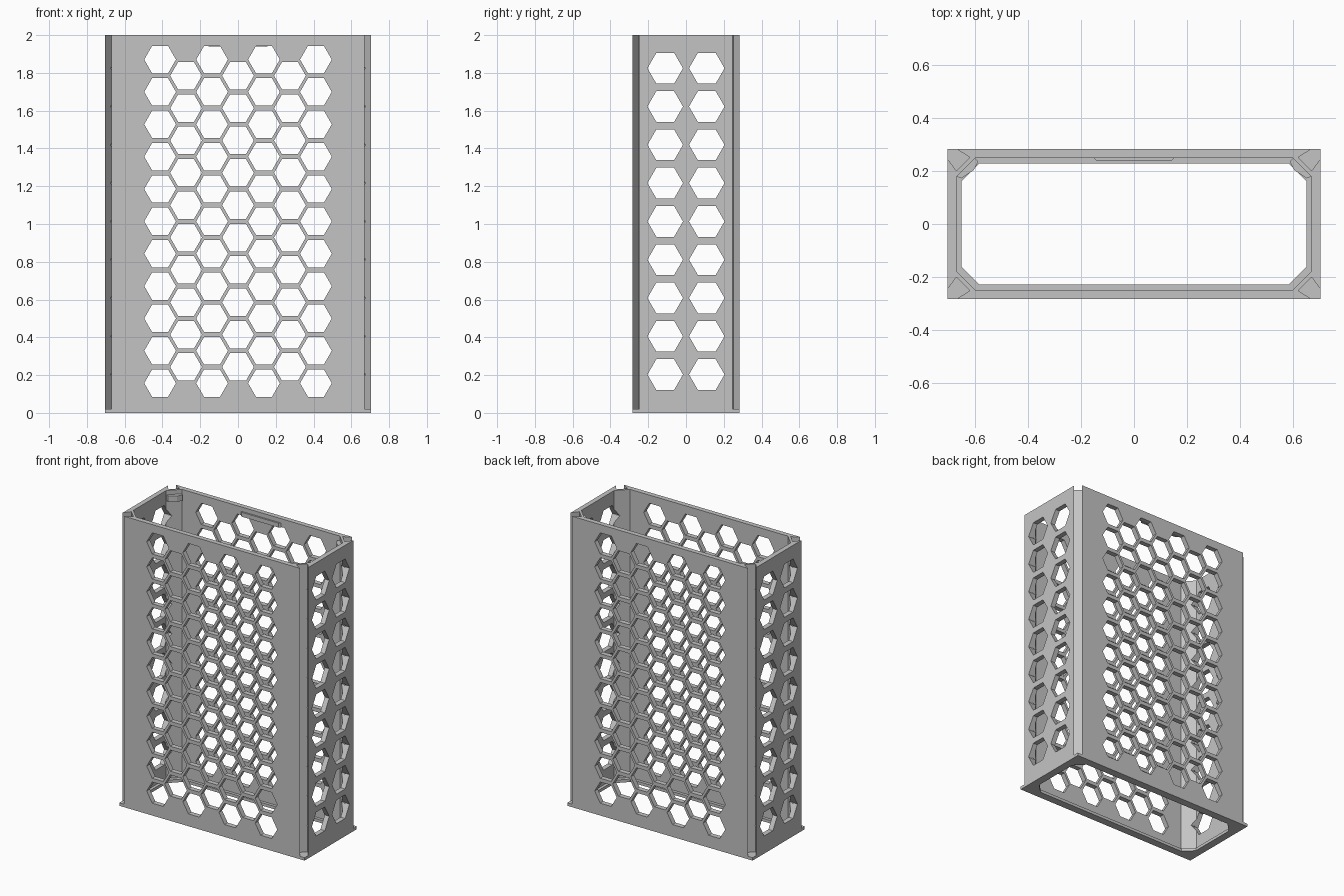
import bpy, bmesh, math

if "Cube" in bpy.data.objects:
    bpy.data.objects.remove(bpy.data.objects["Cube"])

HX, HY, H = 0.705, 0.283, 2.0      # half width, half depth, height
WALL, FLOOR = 0.034, 0.02          # wall and floor rim thickness

grey = bpy.data.materials.new("grey plastic")
grey.diffuse_color = (0.55, 0.55, 0.55, 1)
grey.use_nodes = True
grey.node_tree.nodes["Principled BSDF"].inputs["Base Color"].default_value = grey.diffuse_color


def prism(bm, points, vec):
    """Extrude a closed polygon of 3D points along vec."""
    vs = [bm.verts.new(p) for p in points]
    face = bm.faces.new(vs)
    res = bmesh.ops.extrude_face_region(bm, geom=[face], use_keep_orig=True)
    moved = [g for g in res["geom"] if isinstance(g, bmesh.types.BMVert)]
    bmesh.ops.translate(bm, verts=moved, vec=vec)


def finish(bm, name):
    bmesh.ops.recalc_face_normals(bm, faces=bm.faces)
    me = bpy.data.meshes.new(name)
    bm.to_mesh(me)
    bm.free()
    me.materials.append(grey)
    ob = bpy.data.objects.new(name, me)
    bpy.context.collection.objects.link(ob)
    return ob


def plan_prism(name, polygons, z0, z1):
    bm = bmesh.new()
    for poly in polygons:
        prism(bm, [(x, y, z0) for x, y in poly], (0, 0, z1 - z0))
    return finish(bm, name)


def octagon(x, y, c):
    """Rectangle with chamfered corners, counter-clockwise."""
    return [(x - c, -y), (x, -y + c), (x, y - c), (x - c, y),
            (-x + c, y), (-x, y - c), (-x, -y + c), (-x + c, -y)]


def hex_cutter(name, centres, r, along_x):
    """Hexagonal bars through the whole body, with points to the sides."""
    bm = bmesh.new()
    for u, z in centres:
        ring = [(u + r * math.cos(k * math.pi / 3), z + r * math.sin(k * math.pi / 3))
                for k in range(6)]
        if along_x:
            prism(bm, [(-1, a, b) for a, b in ring], (2, 0, 0))
        else:
            prism(bm, [(a, -1, b) for a, b in ring], (0, 2, 0))
    return finish(bm, name)


def cut(ob, cutter):
    mod = ob.modifiers.new(cutter.name, "BOOLEAN")
    mod.operation, mod.solver, mod.object = "DIFFERENCE", "EXACT", cutter
    bpy.context.view_layer.update()
    dg = bpy.context.evaluated_depsgraph_get()
    me = bpy.data.meshes.new_from_object(ob.evaluated_get(dg))
    ob.modifiers.clear()
    ob.data = me
    bpy.data.objects.remove(cutter)


# Outer box
body = plan_prism("perforated_bin", [[(-HX, -HY), (HX, -HY), (HX, HY), (-HX, HY)]], 0, H)

# Hollow inside and the opening in the floor rim
cut(body, plan_prism("hollow", [octagon(HX - WALL, HY - WALL, 0.071)], FLOOR, H + 0.1))
cut(body, plan_prism("floor_opening", [octagon(HX - 0.054, HY - 0.054, 0.066)], -0.1, 0.1))

# Dovetail grooves down the four corners, stopping at the floor rim
groove = [(0.036, -0.05), (0.036, 0), (0.085, 0.032), (0.034, 0.082),
          (0, 0.036), (-0.05, 0.036), (-0.05, -0.05)]
cut(body, plan_prism("grooves", [[(sx * (HX - a), sy * (HY - b)) for a, b in groove]
                                 for sx in (-1, 1) for sy in (-1, 1)], FLOOR, H + 0.1))

# Honeycomb through front and back: long columns alternate with short ones
honeycomb = []
for col in range(-3, 4):
    odd = col % 2
    rows = 11 if odd else 10
    honeycomb += [(col * 0.1375, 1.014 + (r - (rows - 1) / 2) * 0.1713) for r in range(rows)]
cut(body, hex_cutter("honeycomb", honeycomb, 0.084, False))

# Two columns of hexagons through the sides
side_holes = [(y, 0.203 + r * 0.2027) for y in (-0.11, 0.11) for r in range(9)]
cut(body, hex_cutter("side_holes", side_holes, 0.094, True))

# Catch ridge inside the back wall
plan_prism("back_catch", [[(-0.155, 0.252), (-0.14, 0.238), (0.14, 0.238), (0.155, 0.252)]],
           1.94, 1.97)

# Catch ridges in the two back corners
corner = [(0.602, 0.25), (0.588, 0.236), (0.605, 0.204), (0.628, 0.188),
          (0.652, 0.172), (0.672, 0.18)]
for name, s in (("left_corner_catch", -1), ("right_corner_catch", 1)):
    plan_prism(name, [[(s * x, y) for x, y in corner]], 1.93, 1.97)
